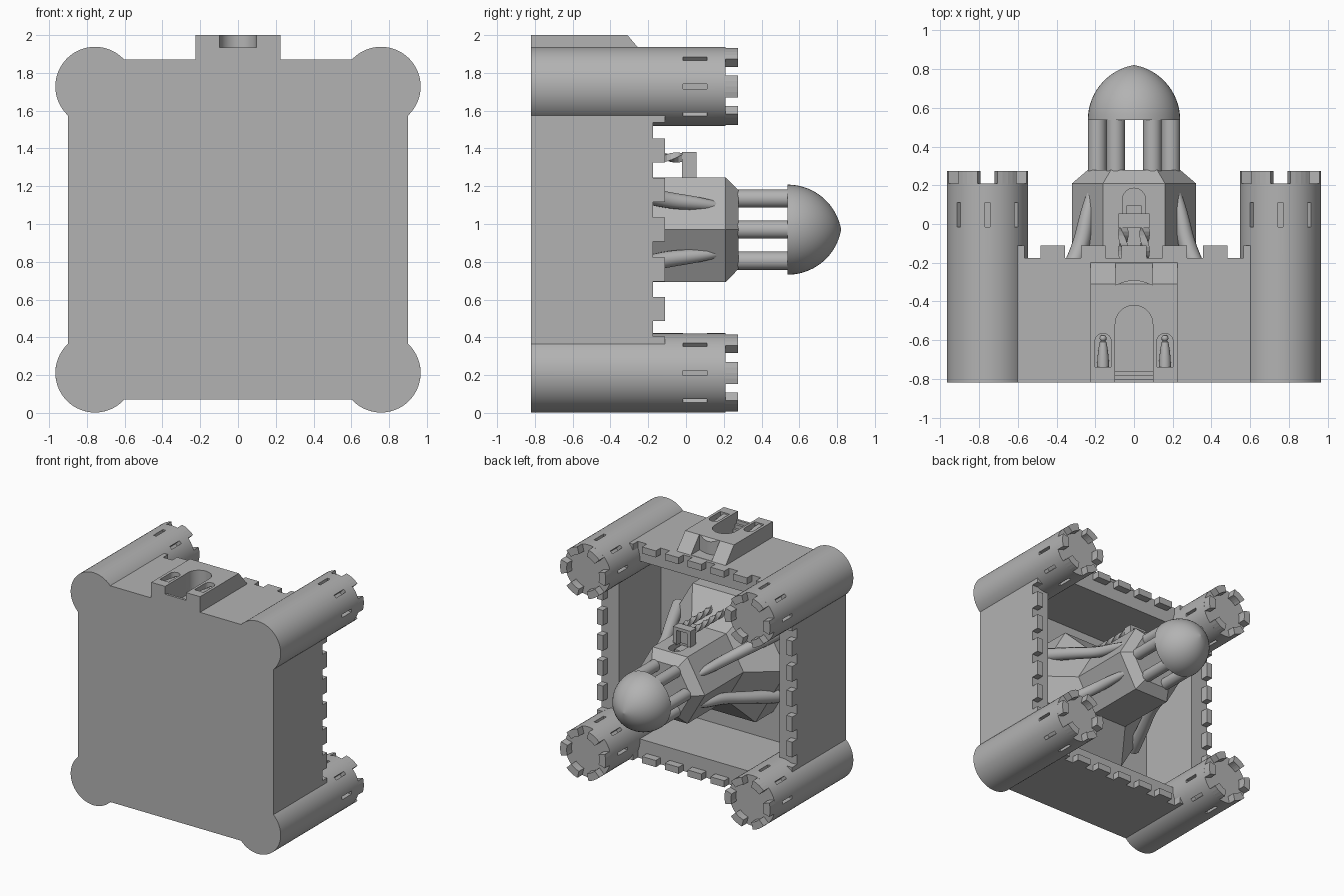
import bpy, bmesh
from math import sin, cos, pi, radians, sqrt
from mathutils import Vector

old = bpy.data.objects.get("Cube")
if old:
    bpy.data.objects.remove(old)

stone = bpy.data.materials.new("grey_stone")
stone.use_nodes = True
GREY = (0.45, 0.45, 0.45, 1)
stone.diffuse_color = GREY
stone.node_tree.nodes["Principled BSDF"].inputs["Base Color"].default_value = GREY

MID = 0.97     # height of the castle's axis
BASE = -0.82   # foot of the castle along y


def finish(name, bm):
    bmesh.ops.recalc_face_normals(bm, faces=bm.faces)
    me = bpy.data.meshes.new(name)
    bm.to_mesh(me)
    bm.free()
    me.materials.append(stone)
    ob = bpy.data.objects.new(name, me)
    bpy.context.collection.objects.link(ob)
    return ob


def smooth(ob, angle=32):
    bpy.ops.object.select_all(action="DESELECT")
    ob.select_set(True)
    bpy.context.view_layer.objects.active = ob
    bpy.ops.object.shade_smooth_by_angle(angle=radians(angle))


def prism(name, pts, a, b, axis="z"):
    """Extrude a closed outline: (x, y) along z, (x, z) along y or (z, y) along x."""
    place = {"z": lambda p, t: (p[0], p[1], t),
             "y": lambda p, t: (p[0], t, p[1]),
             "x": lambda p, t: (t, p[1], p[0])}[axis]
    bm = bmesh.new()
    lo, hi = ([bm.verts.new(place(p, t)) for p in pts] for t in (a, b))
    n = len(pts)
    bm.faces.new(lo)
    bm.faces.new(hi)
    for i in range(n):
        j = (i + 1) % n
        bm.faces.new((lo[i], lo[j], hi[j], hi[i]))
    return finish(name, bm)


def box(name, x0, x1, y0, y1, z0, z1):
    return prism(name, [(x0, y0), (x1, y0), (x1, y1), (x0, y1)], z0, z1)


def lathe(name, profile, cx, cz, n=48, twist=0):
    """Turn (radius, y) points round an axis along y."""
    bm = bmesh.new()
    rings = []
    for k, (r, y) in enumerate(profile):
        angles = [2 * pi * i / n + twist * k for i in range(n)]
        rings.append([bm.verts.new((cx + r * cos(a), y, cz + r * sin(a))) for a in angles])
    for p, q in zip(rings, rings[1:]):
        for i in range(n):
            j = (i + 1) % n
            bm.faces.new((p[i], p[j], q[j], q[i]))
    bm.faces.new(rings[0])
    bm.faces.new(rings[-1])
    return finish(name, bm)


def arch(w, y0, top, cx=0, n=16):
    spring = top - w
    curve = [(cx + w * cos(pi * i / n), spring + w * sin(pi * i / n)) for i in range(n + 1)]
    return [(cx + w, y0)] + curve + [(cx - w, y0)]


def cut(ob, cutters, keep=False):
    for c in cutters:
        m = ob.modifiers.new("cut", "BOOLEAN")
        m.operation = "DIFFERENCE"
        m.solver = "EXACT"
        m.object = c
    bpy.context.view_layer.update()
    dg = bpy.context.evaluated_depsgraph_get()
    me = bpy.data.meshes.new_from_object(ob.evaluated_get(dg))
    ob.modifiers.clear()
    ob.data = me
    if not keep:
        for c in cutters:
            bpy.data.objects.remove(c)


# Curtain walls with sunken courtyard and gate recess
walls = box("curtain_walls", -0.9, 0.9, BASE, -0.175, MID - 0.9, MID + 0.9)
gate_cut = prism("gate_cutter", arch(0.097, BASE - 0.1, -0.42), 1.82, 2.1)
court = box("court_cutter", -0.74, 0.74, -0.73, 0, MID - 0.74, MID + 0.74)
cut(walls, [court, gate_cut], keep=True)
bpy.data.objects.remove(court)

# Wall battlements on all four sides
for k in range(-3, 4):
    c, h = 0.21 * k, 0.0635
    for s in (-1, 1):
        a, b = sorted((s * 0.9, s * 0.845))
        box("wall_merlon", c - h, c + h, -0.18, -0.112, MID + a, MID + b)
        box("wall_merlon", a, b, -0.18, -0.112, MID + c - h, MID + c + h)

# Corner towers with arrow slits and battlements
R = 0.21
for sx in (-1, 1):
    for sz in (-1, 1):
        cx, cz = sx * 0.757, MID + sz * 0.758
        tower = lathe("corner_tower", [(R, BASE), (R, 0.21)], cx, cz, 64)
        slits = []
        for i in range(8):
            d = Vector((cos(i * pi / 4), sin(i * pi / 4)))
            t = Vector((-d.y, d.x)) * 0.013
            mid = Vector((cx, cz))
            pts = [mid + d * 0.16 - t, mid + d * 0.25 - t, mid + d * 0.25 + t, mid + d * 0.16 + t]
            slits.append(prism("slit_cutter", pts, -0.015, 0.112, "y"))
        cut(tower, slits)
        smooth(tower)
        for i in range(6):
            angles = [radians(60 * i + d) for d in (-16, -8, 0, 8, 16)]
            ring = [(cx + R * cos(a), cz + R * sin(a)) for a in angles]
            ring += [(cx + 0.15 * cos(a), cz + 0.15 * sin(a)) for a in reversed(angles)]
            prism("tower_merlon", ring, 0.2, 0.275, "y")

# Gatehouse with sloping shoulders, niches and a shallow arched head
gatehouse = prism("gatehouse", [(1.85, BASE), (2, BASE), (2, -0.31), (1.87, -0.2), (1.85, -0.2)],
                  -0.225, 0.225, "x")
head = [(0.095 - 0.19 * i / 10, -0.315 + 0.025 * sin(pi * i / 10)) for i in range(11)]
gap = prism("gap_cutter", head + [(-0.095, 0), (0.095, 0)], 1.872, 2.1)
niches = [prism("niche_cutter", arch(0.042, -0.74, -0.565, s * 0.16), 1.93, 2.1) for s in (-1, 1)]
cut(gatehouse, [gate_cut, gap] + niches)
smooth(gatehouse)

# Gate steps
for i in range(3):
    box("gate_step", -0.097, 0.097, BASE, BASE + 0.02 * (i + 1), 1.81, 1.935 - 0.03 * i)

# Robed statues in the niches
for s in (-1, 1):
    robe = [(0.031, -0.74), (0.029, -0.69), (0.023, -0.64), (0.018, -0.61), (0.008, -0.603)]
    statue = lathe("statue_robe", robe, s * 0.16, 1.96, 12)
    smooth(statue)
    skull = [(0.004 + 0.014 * sin(pi * i / 6), -0.59 - 0.016 * cos(pi * i / 6)) for i in range(7)]
    smooth(lathe("statue_head", skull, s * 0.16, 1.96, 12))

# Six-sided keep on a broad plinth
keep = lathe("keep", [(0.58, -0.75), (0.58, -0.5), (0.32, -0.3), (0.32, 0.21), (0.24, 0.278)], 0, MID, 6)
cut(keep, [prism("door_cutter", arch(0.06, -0.01, 0.185), 1.19, 1.4)])

# Balcony with open top, on twisted posts
balcony = box("balcony", -0.08, 0.08, -0.02, 0.055, 1.23, 1.38)
cut(balcony, [box("balcony_cutter", -0.05, 0.05, 0, 0.2, 1.2, 1.355)])
box("balcony_door", -0.04, 0.04, 0, 0.095, 1.18, 1.215)
for s in (-1, 1):
    post = [(0.027, -0.5 + 0.02 * i) for i in range(25)]
    lathe("twisted_post", post, s * 0.055, 1.352, 4, 0.35)

# Swept buttresses on the four side faces
for deg in (30, 150, 210, 330):
    d = (cos(radians(deg)), sin(radians(deg)))
    cu = bpy.data.curves.new("buttress_path", "CURVE")
    cu.dimensions = "3D"
    cu.bevel_depth = 0.045
    cu.bevel_resolution = 3
    cu.use_fill_caps = True
    sp = cu.splines.new("NURBS")
    path = [(0.245, 0.18, 0.5), (0.275, 0.08, 0.8), (0.295, -0.05, 1), (0.34, -0.17, 1),
            (0.42, -0.32, 1.1), (0.52, -0.55, 1.2)]
    sp.points.add(len(path) - 1)
    for p, (r, y, w) in zip(sp.points, path):
        p.co = (r * d[0], y, MID + r * d[1], 1)
        p.radius = w
    sp.use_endpoint_u = True
    sp.order_u = 4
    tmp = bpy.data.objects.new("buttress_path", cu)
    bpy.context.collection.objects.link(tmp)
    bpy.context.view_layer.update()
    me = bpy.data.meshes.new_from_object(tmp.evaluated_get(bpy.context.evaluated_depsgraph_get()))
    bpy.data.objects.remove(tmp)
    me.materials.clear()
    me.materials.append(stone)
    ob = bpy.data.objects.new("buttress", me)
    bpy.context.collection.objects.link(ob)
    smooth(ob, 45)

# Ring of columns carrying the dome
for i in range(6):
    a = i * pi / 3
    smooth(lathe("column", [(0.048, 0.27), (0.048, 0.54)], 0.19 * cos(a), MID + 0.19 * sin(a), 24))

# Pointed dome
off, rad = 0.049, 0.2875
rise = sqrt(rad * rad - off * off)
dome = []
for i in range(17):
    y = rise * sin(pi / 2 * i / 16)
    dome.append((max(sqrt(rad * rad - y * y) - off, 0.001), 0.538 + y))
smooth(lathe("dome", dome, 0, MID))
